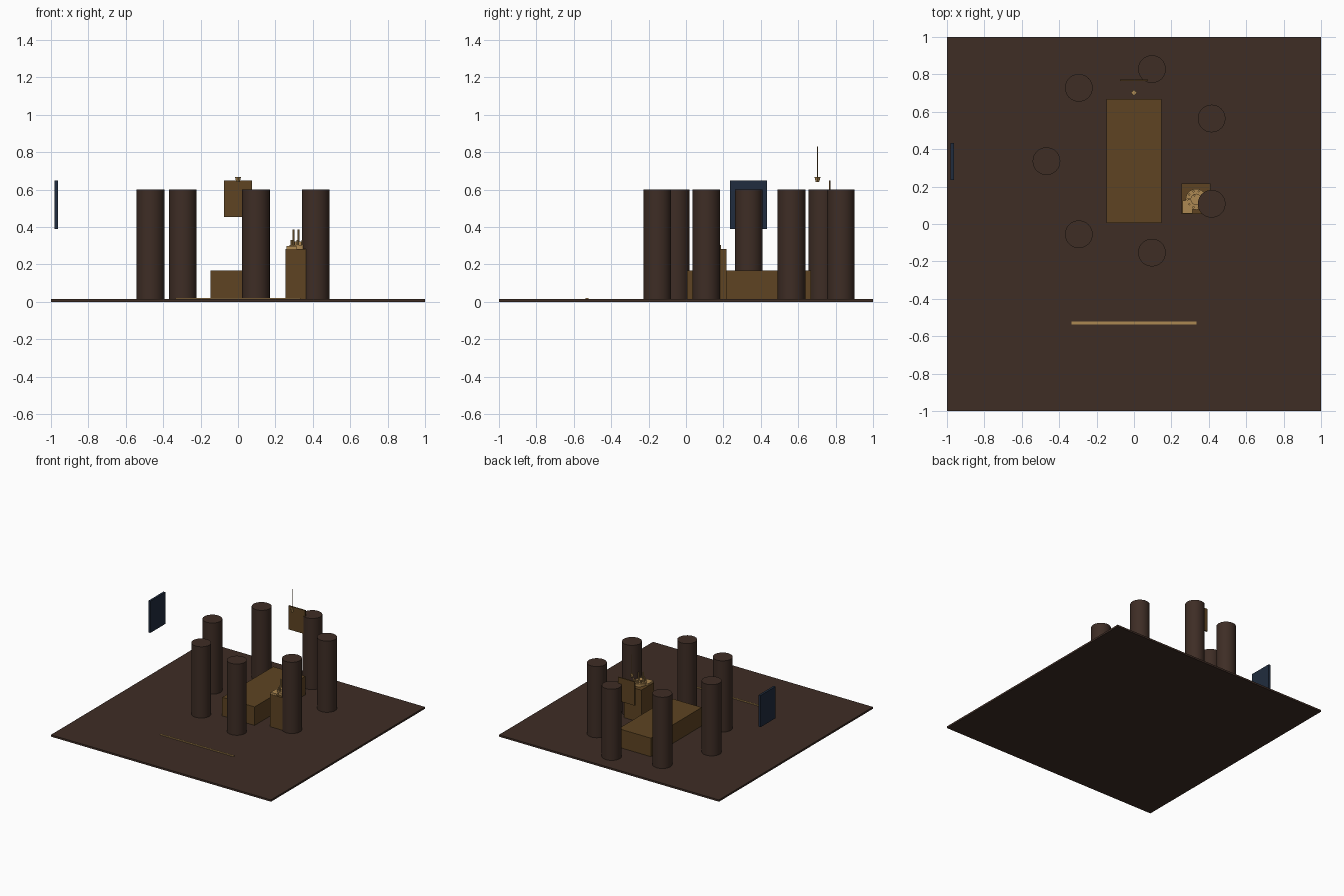
import bpy
import math

cube = bpy.data.objects.get("Cube")
if cube:
    bpy.data.objects.remove(cube, do_unlink=True)


def material(name, r, g, b):
    """Flat colour from 0-255 display values, stored as linear."""
    col = [((c / 255 + 0.055) / 1.055) ** 2.4 for c in (r, g, b)] + [1.0]
    mat = bpy.data.materials.new(name)
    mat.use_nodes = True
    mat.diffuse_color = col
    bsdf = mat.node_tree.nodes["Principled BSDF"]
    bsdf.inputs["Base Color"].default_value = col
    bsdf.inputs["Roughness"].default_value = 0.8
    return mat


FLOOR = material("dark brown", 62, 45, 37)
WOOD = material("golden wood", 94, 68, 34)
GOLD = material("pale gold", 172, 136, 82)
BLUE = material("night blue", 32, 44, 62)


def finish(name, mat):
    obj = bpy.context.object
    obj.name = name
    obj.data.name = name
    obj.data.materials.append(mat)
    return obj


def box(name, mat, x, y, z):
    """Box from (low, high) pairs on each axis."""
    spans = (x, y, z)
    bpy.ops.mesh.primitive_cube_add(size=1, location=[(a + b) / 2 for a, b in spans])
    bpy.context.object.scale = [b - a for a, b in spans]
    bpy.ops.object.transform_apply(location=False, rotation=False, scale=True)
    return finish(name, mat)


def column(name, mat, x, y, z, r_low, r_high=None, sides=32):
    """Upright cylinder or tapered cone over a (low, high) height."""
    bpy.ops.mesh.primitive_cone_add(
        vertices=sides, radius1=r_low, radius2=r_low if r_high is None else r_high,
        depth=z[1] - z[0], location=(x, y, sum(z) / 2))
    if sides > 8:
        bpy.ops.object.shade_smooth_by_angle()
    return finish(name, mat)


# Floor slab and the threshold strip near the front
TOP = 0.015
box("floor", FLOOR, (-1, 1), (-1, 1), (0, TOP))
box("threshold_strip", GOLD, (-0.335, 0.335), (-0.537, -0.522), (TOP, 0.02))

# Ring of seven pillars
ring = [(-0.468, 0.336), (-0.295, 0.728), (0.096, 0.828), (0.415, 0.564),
        (0.415, 0.108), (0.096, -0.153), (-0.295, -0.055)]
for i, (x, y) in enumerate(ring):
    column(f"pillar_{i + 1}", FLOOR, x, y, (TOP, 0.6), 0.074)

# Long central block
box("long_table", WOOD, (-0.147, 0.147), (0.005, 0.667), (TOP, 0.167))

# Side stand with its offerings
STAND = 0.282
box("side_stand", WOOD, (0.254, 0.41), (0.054, 0.217), (TOP, STAND))
box("small_tray", GOLD, (0.258, 0.312), (0.056, 0.126), (STAND, 0.298))
CX, CY = 0.332, 0.132
column("round_dish", GOLD, CX, CY, (STAND, 0.305), 0.056, sides=24)
column("dish_centre", GOLD, CX, CY, (0.305, 0.322), 0.03, sides=16)
COUNT = 10
for i in range(COUNT):
    a = math.tau * i / COUNT
    column(f"short_candle_{i + 1}", GOLD, CX + 0.045 * math.cos(a), CY + 0.045 * math.sin(a),
           (0.305, 0.33), 0.006, sides=8)
for i, (dx, dy, top) in enumerate([(-0.036, 0.0, 0.388), (-0.009, 0.02, 0.388), (0.018, -0.01, 0.36)]):
    column(f"tall_candle_{i + 1}", GOLD, CX + dx, CY + dy, (0.305, top), 0.005, sides=8)

# Hanging board at the back and the panel on the right side
box("back_board", WOOD, (-0.075, 0.075), (0.764, 0.773), (0.455, 0.65))
box("side_panel", BLUE, (-0.98, -0.962), (0.235, 0.432), (0.39, 0.65))

# Hanging lamp with its thin cord
column("lamp_shade", GOLD, 0, 0.703, (0.641, 0.668), 0.009, 0.016, sides=4)
column("lamp_cord", GOLD, 0, 0.703, (0.668, 0.83), 0.0015, sides=6)
